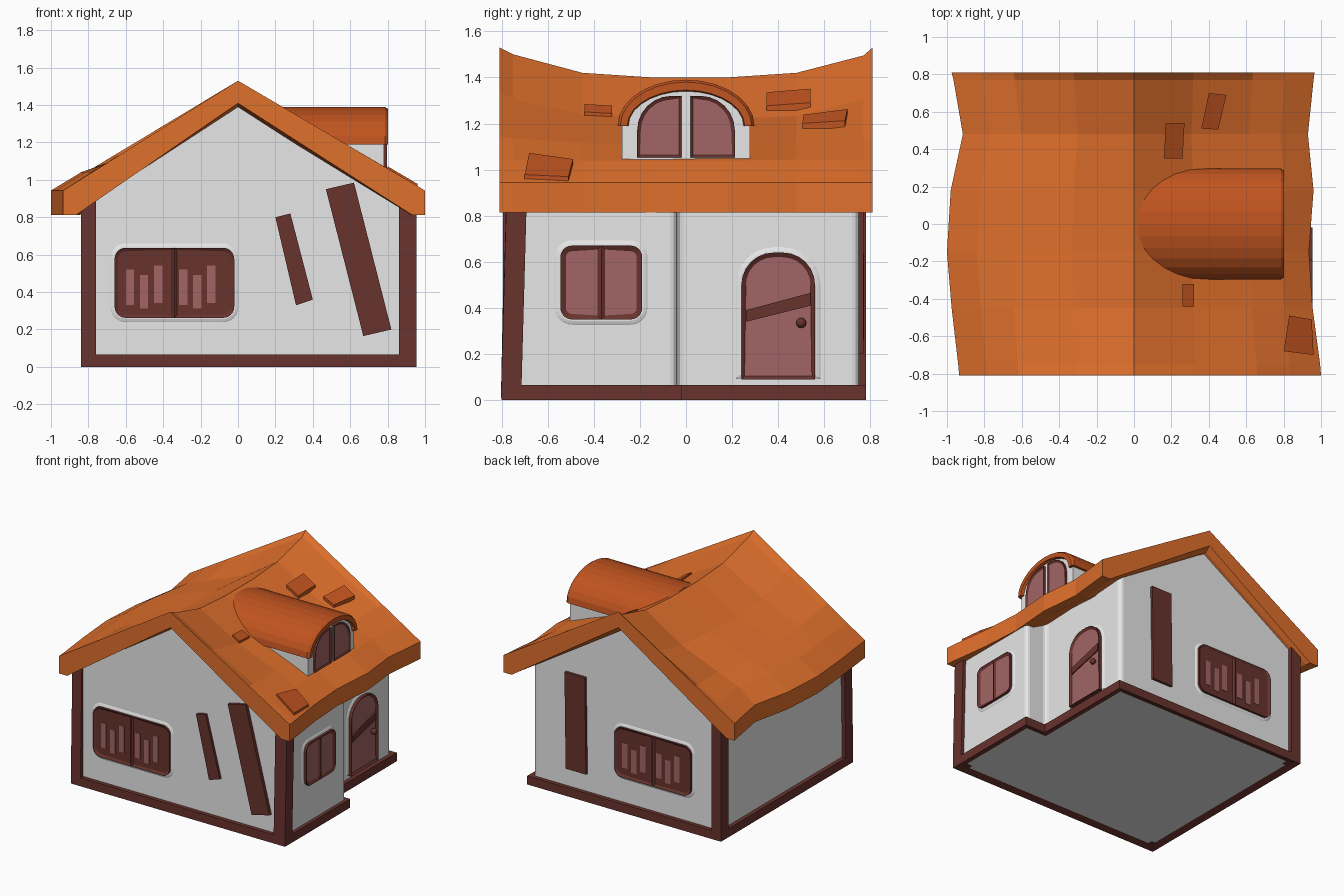
import bpy, bmesh, math, random
from mathutils import Matrix, Vector

random.seed(4)
cube = bpy.data.objects.get("Cube")
if cube:
    bpy.data.objects.remove(cube, do_unlink=True)


def material(name, r, g, b):
    m = bpy.data.materials.new(name)
    m.use_nodes = True
    m.diffuse_color = (r, g, b, 1)
    m.node_tree.nodes["Principled BSDF"].inputs["Base Color"].default_value = (r, g, b, 1)
    return m


PLASTER = material("plaster", 0.80, 0.80, 0.80)
WOOD = material("dark wood", 0.14, 0.033, 0.027)
PANE = material("dusty pink", 0.36, 0.13, 0.13)
ROOF = material("roof orange", 0.74, 0.16, 0.025)
TILE = material("tile rust", 0.53, 0.088, 0.014)


def finish(name, bm, mats):
    me = bpy.data.meshes.new(name)
    bm.to_mesh(me)
    bm.free()
    for m in mats:
        me.materials.append(m)
    ob = bpy.data.objects.new(name, me)
    bpy.context.collection.objects.link(ob)
    return ob


def loft_mesh(rings):
    """Skin a list of equal rings and cap both ends; returns mesh and last cap."""
    bm = bmesh.new()
    rows = [[bm.verts.new(p) for p in ring] for ring in rings]
    n = len(rows[0])
    for a, b in zip(rows, rows[1:]):
        for i in range(n):
            j = (i + 1) % n
            bm.faces.new((a[i], a[j], b[j], b[i]))
    bm.faces.new(rows[0][::-1])
    cap = bm.faces.new(rows[-1])
    bmesh.ops.recalc_face_normals(bm, faces=bm.faces[:])
    bm.normal_update()
    return bm, cap


def loft(name, rings, mat):
    return finish(name, loft_mesh(rings)[0], [mat])


# Wall frames: u runs along the wall, v is up, n points outward
def frame(u, v, n, origin):
    m = Matrix((u, v, n)).transposed().to_4x4()
    return Matrix.Translation(origin) @ m


FRONT = frame((1, 0, 0), (0, 0, 1), (0, -1, 0), (0, -0.77, 0))
BACK = frame((-1, 0, 0), (0, 0, 1), (0, 1, 0), (0, 0.75, 0))
SIDE = frame((0, 1, 0), (0, 0, 1), (1, 0, 0), (0.93, 0, 0))
RECESS = frame((0, 1, 0), (0, 0, 1), (1, 0, 0), (0.755, 0, 0))
DORMER = frame((0, 1, 0), (0, 0, 1), (1, 0, 0), (0.78, 0, 0))
UNDER = frame((1, 0, 0), (0, -1, 0), (0, 0, -1), (0, 0, 0.065))


def ring(place, pts, h):
    return [place @ Vector((u, v, h)) for u, v in pts]


def plate(name, place, pts, mat, h0=-0.01, h1=0.02):
    return loft(name, [ring(place, pts, h0), ring(place, pts, h1)], mat)


def framed(name, place, pts, mats, depth, rim, sink):
    """Plate whose outer face is inset and sunk, with its own colour."""
    bm, cap = loft_mesh([ring(place, pts, 0), ring(place, pts, depth)])
    bmesh.ops.inset_individual(bm, faces=[cap], thickness=rim, depth=-sink)
    cap.material_index = 1
    return finish(name, bm, mats)


def outline(u0, v0, u1, v1, radii, grow=0.0):
    """Rounded rectangle; radii go bottom left, bottom right, top right, top left."""
    u0, v0, u1, v1 = u0 - grow, v0 - grow, u1 + grow, v1 + grow
    corners = ((u0, v0, 1, 1), (u1, v0, -1, 1), (u1, v1, -1, -1), (u0, v1, 1, -1))
    pts = []
    for k, ((u, v, su, sv), r) in enumerate(zip(corners, radii)):
        if r == 0:
            pts.append((u, v))
            continue
        r += grow
        for i in range(7):
            a = math.pi * (1 + k / 2 + i / 12)
            pts.append((u + su * r + r * math.cos(a), v + sv * r + r * math.sin(a)))
    return pts


def surround(name, place, box, radii):
    """Soft plaster swelling around an opening."""
    loft(name, [ring(place, outline(*box, radii, g), h)
                for g, h in ((0.03, -0.004), (0.018, 0.003), (0.006, 0.007))], PLASTER)


# Roof shape: sagging ridge and wavy eaves along y, slopes dipping then swelling
STATIONS = [-0.81, -0.75, -0.45, -0.15, 0.18, 0.48, 0.77, 0.81]
RIDGE = [1.53, 1.50, 1.42, 1.40, 1.40, 1.42, 1.495, 1.53]
LEFT = [0.935, 0.94, 0.975, 1.0, 0.98, 0.915, 0.965, 0.975]
RIGHT = [1.0, 0.995, 0.955, 0.935, 0.96, 0.93, 0.96, 0.965]
SAG = [0, 0.3, 1, 1, 1, 1, 0.3, 0]
SLOPE = [0, 0.33, 0.66, 0.84, 1]
SWELL = [0, -0.028, 0.008, 0.024, 0]
EAVE = 0.943


def lookup(keys, values, t):
    t = min(max(t, keys[0]), keys[-1])
    for i in range(len(keys) - 1):
        a, b = keys[i], keys[i + 1]
        if t <= b:
            return values[i] + (values[i + 1] - values[i]) * (t - a) / (b - a)


def roof_z(x, y):
    top = lookup(STATIONS, RIDGE, y)
    f = abs(x) / lookup(STATIONS, RIGHT if x > 0 else LEFT, y)
    return top + (EAVE - top) * f + lookup(SLOPE, SWELL, f) * lookup(STATIONS, SAG, y)


sections = []
for y, top, xl, xr, sag in zip(STATIONS, RIDGE, LEFT, RIGHT, SAG):
    xs = [-f * xl for f in SLOPE[:0:-1]] + [f * xr for f in SLOPE]
    upper = [(x, roof_z(x, y) + random.uniform(-1, 1) * 0.005 * sag * (x not in (-xl, 0, xr)))
             for x in xs]
    pts = upper + [(xr, 0.813), (xr - 0.07, 0.813), (0, top - 0.12),
                   (0.07 - xl, 0.813), (-xl, 0.813)]
    sections.append([(x, y, z) for x, z in pts])
loft("main_roof", sections, ROOF)

# Loose tiles lying on the roof
TILES = [[(0.17, 0.54), (0.27, 0.54), (0.26, 0.35), (0.16, 0.35)],
         [(0.40, 0.70), (0.495, 0.69), (0.45, 0.505), (0.36, 0.51)],
         [(0.26, -0.32), (0.32, -0.32), (0.32, -0.44), (0.26, -0.44)],
         [(0.83, -0.49), (0.95, -0.51), (0.96, -0.70), (0.80, -0.68)]]
for i, quad in enumerate(TILES):
    loft(f"roof_tile_{i + 1}", [[(x, y, roof_z(x, y) + h) for x, y in quad]
                                for h in (-0.02, 0.018)], TILE)

# House body: stepped footprint, rounded corners, top following the roof
foot = [(-0.81, -0.77), (0.93, -0.77), (0.93, -0.04), (0.755, -0.04), (0.755, 0.75), (-0.81, 0.75)]
bm, _ = loft_mesh([[(x, y, z) for x, y in foot] for z in (0.03, 0.9)])
upright = [e for e in bm.edges if abs(e.verts[0].co.z - e.verts[1].co.z) > 0.5]
bmesh.ops.bevel(bm, geom=upright, offset=0.03, segments=3, profile=0.5, affect='EDGES')
cuts = [((0, 0, 0), (1, 0, 0))] + [((0, y, 0), (0, 1, 0)) for y in STATIONS[1:-1]]
for co, no in cuts:
    bmesh.ops.bisect_plane(bm, geom=bm.verts[:] + bm.edges[:] + bm.faces[:],
                           plane_co=co, plane_no=no)
for v in bm.verts:
    if v.co.z > 0.5:
        v.co.z = roof_z(v.co.x, v.co.y) - 0.085
finish("house_walls", bm, [PLASTER])

# Wooden base rim with plaster floor underneath
rim = [(-0.84, -0.80), (0.955, -0.80), (0.955, -0.02), (0.785, -0.02), (0.785, 0.78), (-0.84, 0.78)]
framed("base_rim", UNDER, [(x, -y) for x, y in rim], [WOOD, PLASTER], 0.065, 0.075, 0.015)

# Corner posts, the front ones leaning back
POSTS = {"front_left_post": (0.86, 0.955, -0.803, -0.715, 0.025),
         "front_right_post": (-0.84, -0.76, -0.803, -0.715, 0.02),
         "back_right_post": (-0.84, -0.76, 0.69, 0.78, 0.0)}
for name, (x0, x1, y0, y1, lean) in POSTS.items():
    quad = [(x0, y0), (x1, y0), (x1, y1), (x0, y1)]
    loft(name, [[(x, y, 0.01) for x, y in quad],
                [(x, y + lean, roof_z(x, y) - 0.06) for x, y in quad]], WOOD)

# Leaning planks nailed to the gable walls
plate("front_plank_small", FRONT, [(0.31, 0.33), (0.40, 0.36), (0.28, 0.82), (0.20, 0.80)], WOOD)
plate("front_plank_large", FRONT, [(0.67, 0.165), (0.82, 0.20), (0.62, 0.985), (0.47, 0.95)],
      WOOD, -0.01, 0.025)
plate("back_plank", BACK, [(-0.47, 0.2), (-0.30, 0.2), (-0.31, 0.93), (-0.48, 0.93)], WOOD)

# Shuttered windows on both gables, with gaps between the slats
GAPS = [(0.06, 0.07, 0.26), (0.135, 0.05, 0.23), (0.21, 0.08, 0.28)]
for name, place, u in (("front", FRONT, -0.66), ("back", BACK, -0.06)):
    z, w, h = 0.262, 0.32, 0.375
    surround(name + "_window_surround", place, (u, z, u + 2 * w, z + h), (0.06,) * 4)
    for side, u0, radii in (("a", u, (0.06, 0, 0, 0.06)), ("b", u + w, (0, 0.06, 0.06, 0))):
        framed(f"{name}_shutter_{side}", place, outline(u0, z, u0 + w, z + h, radii),
               [WOOD, WOOD], 0.022, 0.018, 0.01)
        for i, (du, lo, hi) in enumerate(GAPS):
            du += 0.0 if side == "a" else -0.035
            pts = outline(u0 + du, z + lo, u0 + du + 0.045, z + hi, (0,) * 4)
            plate(f"{name}_slat_gap_{side}{i + 1}", place, pts, PANE, 0.01, 0.015)

# Side window with two panes
surround("side_window_surround", SIDE, (-0.545, 0.35, -0.19, 0.67), (0.05,) * 4)
for side, u0, radii in (("a", -0.545, (0.05, 0, 0, 0.05)), ("b", -0.3675, (0, 0.05, 0.05, 0))):
    framed("side_window_" + side, SIDE, outline(u0, 0.35, u0 + 0.1775, 0.67, radii),
           [WOOD, PANE], 0.024, 0.024, 0.01)

# Arched door with cross band, knob and sill
surround("door_surround", RECESS, (0.24, 0.115, 0.56, 0.64), (0, 0, 0.14, 0.14))
framed("door", RECESS, outline(0.24, 0.09, 0.56, 0.64, (0, 0, 0.14, 0.14)),
       [WOOD, PANE], 0.03, 0.02, 0.012)
plate("door_band", RECESS, [(0.26, 0.34), (0.54, 0.41), (0.54, 0.465), (0.26, 0.39)],
      WOOD, 0.01, 0.026)
bm = bmesh.new()
bmesh.ops.create_uvsphere(bm, u_segments=12, v_segments=8, radius=0.022,
                          matrix=RECESS @ Matrix.Translation((0.5, 0.335, 0.035)))
for f in bm.faces:
    f.smooth = True
finish("door_knob", bm, [WOOD])


# Dormer: plaster body, arched roof shell and two quarter-arch windows
def arch(a, b, n=14):
    return [(a * math.cos(math.pi * i / n), 1.19 + b * math.sin(math.pi * i / n))
            for i in range(n + 1)]


plate("dormer_body", DORMER, [(-0.26, 0.98), (0.26, 0.98), (0.278, 0.98)] + arch(0.278, 0.17)
      + [(-0.278, 0.98)], PLASTER, -0.7, 0)
shell = arch(0.297, 0.2) + arch(0.25, 0.15)[::-1]
lip = arch(0.285, 0.19) + arch(0.255, 0.155)[::-1]
loft("dormer_roof", [ring(DORMER, shell, -0.755), ring(DORMER, shell, 0.005),
                     ring(DORMER, lip, 0.022)], TILE)
for side, u0, u1, radii in (("a", -0.212, -0.02, (0, 0, 0, 0.15)),
                            ("b", 0.02, 0.212, (0, 0, 0.15, 0))):
    framed("dormer_window_" + side, DORMER, outline(u0, 1.052, u1, 1.32, radii),
           [WOOD, PANE], 0.016, 0.016, 0.008)
